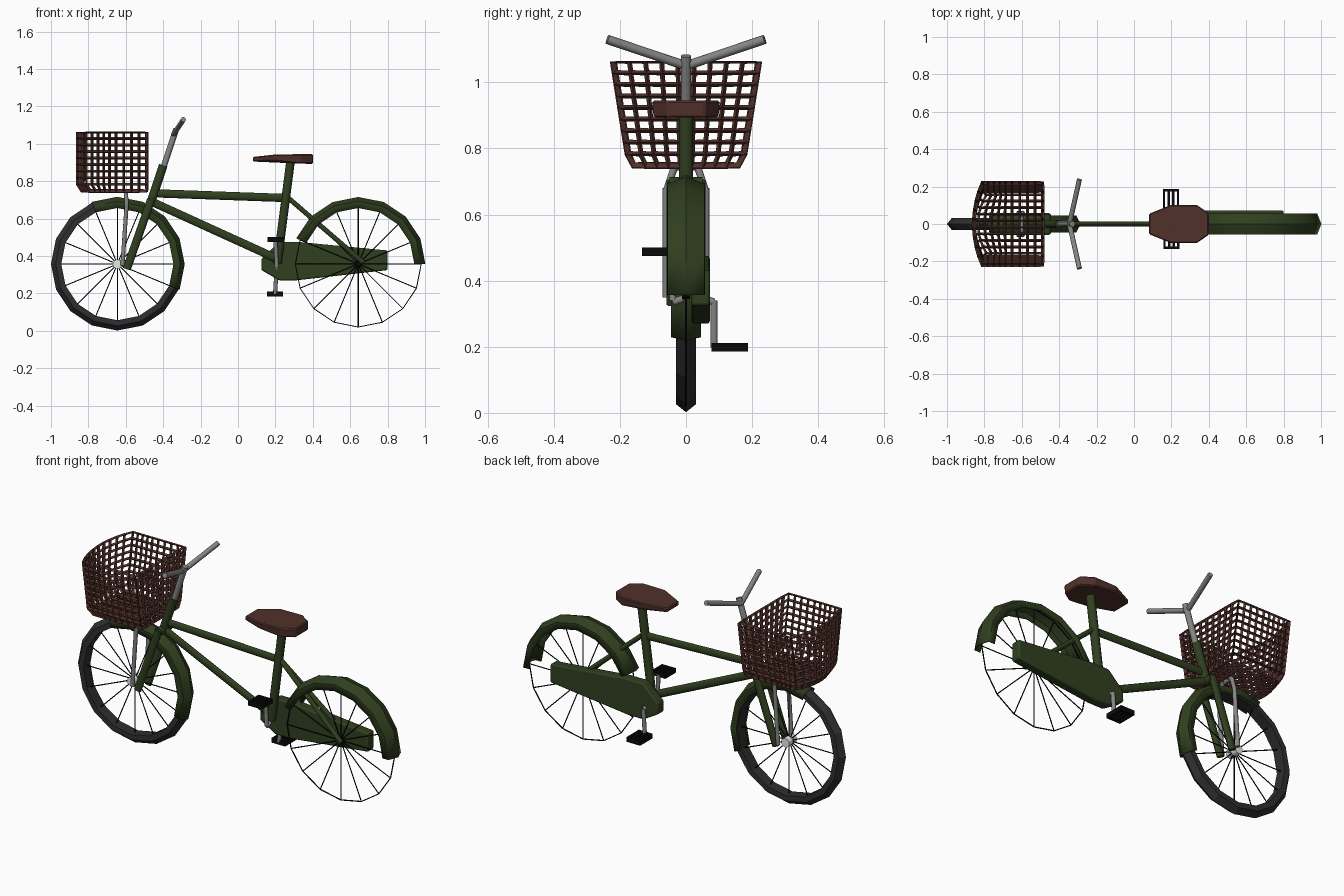
import bpy, bmesh, math
from mathutils import Vector

if "Cube" in bpy.data.objects:
    bpy.data.objects.remove(bpy.data.objects["Cube"])


def material(name, r, g, b):
    m = bpy.data.materials.new(name)
    m.use_nodes = True
    m.diffuse_color = (r, g, b, 1)
    m.node_tree.nodes["Principled BSDF"].inputs["Base Color"].default_value = (r, g, b, 1)
    return m


GREEN = material("dark green paint", .03, .05, .014)
BROWN = material("brown leather and wicker", .08, .03, .023)
METAL = material("grey metal", .24, .24, .24)
TYRE = material("dark rubber", .028, .028, .03)
BLACK = material("black", .003, .003, .003)
HUB = material("pale hub", .8, .8, .8)


def finish(bm, name, mat, smooth=False):
    bmesh.ops.recalc_face_normals(bm, faces=bm.faces)
    me = bpy.data.meshes.new(name)
    bm.to_mesh(me)
    bm.free()
    me.materials.append(mat)
    if smooth:
        me.shade_smooth()
        me.set_sharp_from_angle(angle=math.radians(40))
    ob = bpy.data.objects.new(name, me)
    bpy.context.collection.objects.link(ob)
    return ob


def add_rod(bm, a, b, r, sides=10, flat=1):
    """Cylinder between two points; flat squeezes it sideways."""
    a, b = Vector(a), Vector(b)
    d = b - a
    v = bmesh.ops.create_cone(bm, cap_ends=True, segments=sides, radius1=r,
                              radius2=r, depth=d.length)["verts"]
    mat = d.to_track_quat("Z", "Y").to_matrix().to_4x4()
    mat.translation = (a + b) / 2
    bmesh.ops.transform(bm, matrix=mat, verts=v)
    for p in v:
        mid = a.y + (b.y - a.y) * (p.co - a).dot(d) / d.length_squared
        p.co.y = mid + (p.co.y - mid) * flat


def rods(name, mat, pairs, r, **kw):
    bm = bmesh.new()
    for a, b in pairs:
        add_rod(bm, a, b, r, **kw)
    return finish(bm, name, mat, True)


def add_box(bm, lo, hi):
    v = bmesh.ops.create_cube(bm, size=1)["verts"]
    for p in v:
        p.co = [l + (h - l) * (c + .5) for l, h, c in zip(lo, hi, p.co)]


def prism(bm, pts, lift):
    """Extrude a flat outline along a vector."""
    face = bm.faces.new([bm.verts.new(p) for p in pts])
    new = bmesh.ops.extrude_face_region(bm, geom=[face])["geom"]
    verts = [g for g in new if isinstance(g, bmesh.types.BMVert)]
    bmesh.ops.translate(bm, vec=lift, verts=verts)
    # keep the starting face so the part stays closed
    if not face.is_valid:
        bm.faces.new([v for v in bm.verts if v not in verts])
    return verts


SIDES = 16
AXLE = .357


def sweep(name, mat, x, section, first, count, shell=False):
    """Carry a (y, radius) section round a wheel centre, in wheel-side steps."""
    bm = bmesh.new()
    full = count == SIDES
    rings = []
    for i in range(first, first + count + (not full)):
        a = i * math.tau / SIDES
        rings.append([bm.verts.new((x + r * math.cos(a), y, AXLE + r * math.sin(a)))
                      for y, r in section])
    n = len(section)
    for i in range(count):
        p, q = rings[i], rings[(i + 1) % len(rings)]
        for j in range(n - 1 if shell else n):
            k = (j + 1) % n
            bm.faces.new((p[j], p[k], q[k], q[j]))
    ob = finish(bm, name, mat, shell)
    if shell:
        s = ob.modifiers.new("thickness", "SOLIDIFY")
        s.thickness = .004
        s.offset = 0
    return ob


def roof(w, inner, edge, peak):
    return [(-w, inner), (-w, edge), (0, peak), (w, edge), (w, inner)]


# Wheels: thin rim, spokes and hub
FRONT, REAR = -.645, .643
for label, x in (("front", FRONT), ("rear", REAR)):
    sweep(label + "_rim", BLACK, x,
          [(-.002, .334), (-.002, .339), (.002, .339), (.002, .334)], 0, SIDES)
    spokes = []
    for i in range(SIDES):
        a = i * math.tau / SIDES
        c, s = math.cos(a), math.sin(a)
        spokes.append(((x + .01 * c, 0, AXLE + .01 * s),
                       (x + .336 * c, 0, AXLE + .336 * s)))
    rods(label + "_spokes", BLACK, spokes, .003, sides=5)
rods("front_hub", HUB, [((FRONT, -.035, AXLE), (FRONT, .035, AXLE))], .025, sides=12)
rods("rear_hub", BLACK, [((REAR, -.012, AXLE), (REAR, .012, AXLE))], .012)
sweep("front_tyre", TYRE, FRONT, roof(.031, .3, .33, .355), 0, SIDES)

# Mudguards
sweep("front_mudguard", GREEN, FRONT, roof(.044, .3, .335, .358), -1, 6, True)
sweep("rear_mudguard", GREEN, REAR, roof(.055, .3, .335, .357), 0, 7, True)

# Frame
rods("head_tube", GREEN, [((-.465, 0, .69), (-.4, 0, .885))], .023)
rods("fork_crown", GREEN, [((-.465, -.05, .69), (-.465, .05, .69))], .023)
rods("fork_legs", GREEN, [((-.465, y, .7), (-.595, y, .33)) for y in (-.045, .045)], .022,
     flat=.7)
rods("top_tube", GREEN, [((-.43, 0, .735), (.27, 0, .71))], .022, flat=.6)
rods("down_tube", GREEN, [((-.46, 0, .69), (.21, 0, .385))], .022, flat=.6)
rods("seat_tube", GREEN, [((.21, 0, .36), (.28, 0, .9))], .023)
rods("seat_stays", GREEN, [((.27, 0, .71), (.67, y, .365)) for y in (-.035, .035)], .013)

# Chain guard with softened rims
bm = bmesh.new()
half = [(.125, .385), (.22, .475), (.33, .475), (.8, .43),
        (.8, .325), (.31, .27), (.22, .27), (.125, .325)]
prism(bm, [(x, .017, z) for x, z in half], (0, .055, 0))
guard = finish(bm, "chain_guard", GREEN, True)
rim = guard.modifiers.new("soft rim", "BEVEL")
rim.width = .008
rim.segments = 2

# Saddle: outline widened at the back, with a thinner nose
bm = bmesh.new()
edge = [(.08, .055), (.2, .103), (.335, .103), (.4, .058)]
outline = edge + [(x, -y) for x, y in reversed(edge)]
for v in prism(bm, [(x, y, .945 if x > .1 else .93) for x, y in outline], (0, 0, -.025)):
    v.co.z -= .027 if v.co.x > .3 else .012 if v.co.x > .1 else 0
    v.co.y *= .95
saddle = finish(bm, "saddle", BROWN)
pad = saddle.modifiers.new("soft edge", "BEVEL")
pad.width = .006

# Stem and handlebars
rods("stem", METAL, [((-.4, 0, .87), (-.33, 0, 1.08))], .016)
rods("handlebars", METAL, [((-.345, 0, 1.05), (-.292, y, 1.13)) for y in (-.238, .238)], .014)

# Basket: open tapered box turned into a lattice
bm = bmesh.new()
bmesh.ops.create_cube(bm, size=2)
bmesh.ops.subdivide_edges(bm, edges=bm.edges[:], cuts=8, use_grid_fill=True)
bmesh.ops.delete(bm, geom=[f for f in bm.faces if f.calc_center_median().z > .99],
                 context="FACES")
for v in bm.verts:
    u, w, t = v.co.x, v.co.y, (v.co.z + 1) / 2
    floor = .93 if t < .01 else 1
    x = -.672 + .184 * u
    if u < 0:
        x += .045 * w * w * -u
        x += (1 - floor) * .3 * -u
    v.co = (x, w * (.17 + .05 * t) * floor, .749 + .315 * t)
basket = finish(bm, "basket", BROWN)
lattice = basket.modifiers.new("lattice", "WIREFRAME")
lattice.thickness = .021
lattice.offset = 0
lattice.use_even_offset = False

# Basket supports
pairs = [((-.6, -.035, .745), (-.6, .035, .745))]
for s in (-1, 1):
    pairs += [((-.6, s * .033, .75), (-.595, s * .06, .67)),
              ((-.595, s * .06, .68), (-.618, s * .06, .35))]
rods("basket_supports", METAL, pairs, .011)

# Cranks and pedals
for label, y0, y1, z, x in (("left", .077, .188, .198, .198), ("right", -.133, -.04, .488, .2)):
    arm = y0 + .008 if label == "left" else y1
    inner = .055 if label == "left" else -.01
    rods(label + "_crank", METAL, [((.207, inner, .345), (.207, arm, .335)),
                                   ((.207, arm, .34), (x, arm, z))], .011)
    bm = bmesh.new()
    for dx in (-.037, -.012, .012, .037):
        add_box(bm, (x + dx - .006, y0, z - .013), (x + dx + .006, y1, z + .013))
    for y in (y0, y1 - .014):
        add_box(bm, (x - .043, y, z - .013), (x + .043, y + .014, z + .013))
    finish(bm, label + "_pedal", BLACK)
